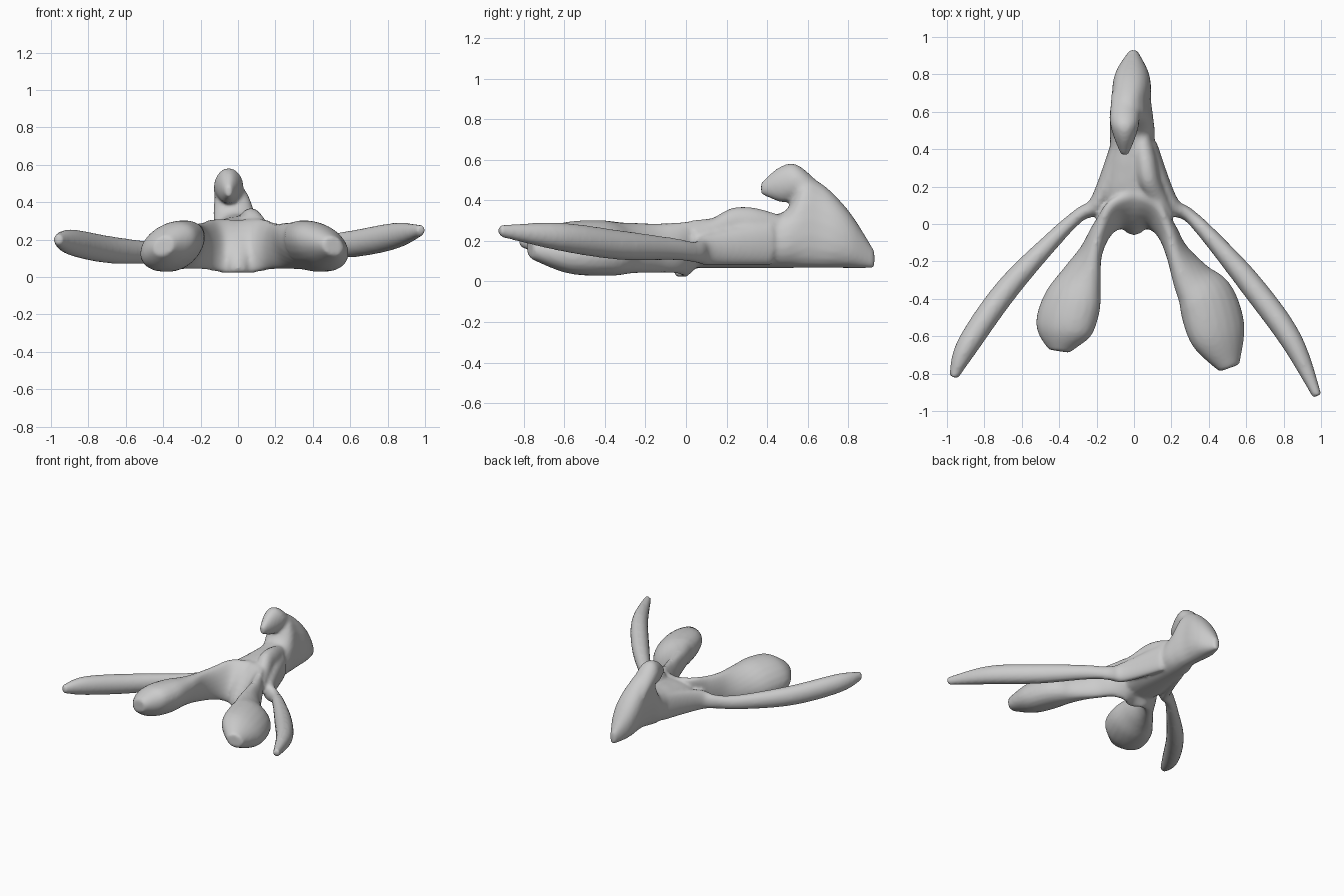
import bpy
import bmesh
import math
from mathutils import Vector

cube = bpy.data.objects.get("Cube")
if cube:
    bpy.data.objects.remove(cube, do_unlink=True)

SIDES = 20
STEPS = 6
FLOOR = 0.065


def spline(a, b, c, d, t):
    """Catmull-Rom blend of one value."""
    return b + t * ((c - a) + t * ((2 * a - 5 * b + 4 * c - d) + t * (3 * (b - c) + d - a))) / 2


def resample(rows):
    """Smoothly subdivide the control sections of a path."""
    last = len(rows) - 1
    result = []
    for i in range(last):
        near = [rows[max(0, min(last, i + k))] for k in (-1, 0, 1, 2)]
        for step in range(STEPS):
            result.append([spline(*values, step / STEPS) for values in zip(*near)])
    result.append(list(rows[-1]))
    return result


def loft(bm, rows, outward=1, power=1.0):
    """Closed tube through sections (x, y, z, half width, half height, roll in degrees)."""
    rows = resample(rows)
    rings = []
    for i, (x, y, z, wide, high, roll) in enumerate(rows):
        before, after = rows[max(i - 1, 0)], rows[min(i + 1, len(rows) - 1)]
        along = Vector((after[0] - before[0], after[1] - before[1], 0)).normalized()
        side = along.cross(Vector((0, 0, 1))) * -outward
        roll = math.radians(roll)
        ring = []
        for k in range(SIDES):
            angle = math.tau * k / SIDES
            c, s = math.cos(angle), math.sin(angle)
            u = math.copysign(abs(c) ** power, c) * wide
            v = math.copysign(abs(s) ** power, s) * high
            across = u * math.cos(roll) - v * math.sin(roll)
            up = u * math.sin(roll) + v * math.cos(roll)
            ring.append(bm.verts.new(Vector((x, y, z + up)) + side * across))
        rings.append(ring)
    faces = [bm.faces.new(rings[0]), bm.faces.new(rings[-1][::-1])]
    for a, b in zip(rings, rings[1:]):
        for k in range(SIDES):
            n = (k + 1) % SIDES
            faces.append(bm.faces.new((a[k], b[k], b[n], a[n])))
    bmesh.ops.recalc_face_normals(bm, faces=faces)


bm = bmesh.new()

# Central wedge (y, top, half width): flat below, leaning right where it is tall
wedge = []
for y, top, wide in [
        (.06, .19, .14), (.14, .29, .165), (.3, .32, .14), (.42, .33, .12), (.5, .36, .12),
        (.58, .51, .11), (.66, .49, .1), (.75, .41, .1), (.83, .31, .08), (.93, .15, .02)]:
    high = (top - FLOOR) / 2
    wedge.append((-high / 15, y, FLOOR + high, wide, high, -40 * high))
loft(bm, wedge, power=.88)

# Hooked tip (y, z, half width, half height) that overhangs the wedge
tip = [(.7, .37, .07, .07), (.56, .48, .08, .09), (.47, .48, .06, .09), (.37, .46, .02, .03)]
loft(bm, [(-.05, *section, 0) for section in tip])

# Raised fold on the left shoulder
fold = [(.04, .46, .26), (.06, .34, .28), (.08, .23, .28), (.13, .13, .24), (.19, .03, .22)]
fold_size = [.05, .06, .06, .05, .03]
loft(bm, [(*point, r, r * 1.4, 0) for point, r in zip(fold, fold_size)])

# Wide lobes, sharing a hollow arch and a rolling flattened section
arch = [(0, .06), (.09, .05), (.17, -.03), (.23, -.15)]
lobe_ends = {
    -1: [(.28, -.28), (.33, -.42), (.38, -.57), (.4, -.68)],
    1: [(.31, -.29), (.39, -.41), (.45, -.6), (.51, -.77)],
}
lobe_wide = [.18, .165, .13, .125, .14, .17, .16, .06]
lobe_high = [.055, .05, .055, .06, .09, .12, .11, .05]
lobe_roll = [50, 62, 82, 100, 125, 145, 150, 150]
for side, end in lobe_ends.items():
    loft(bm, [(side * x, y, .165, wide, high, roll) for (x, y), wide, high, roll
              in zip(arch + end, lobe_wide, lobe_high, lobe_roll)], outward=side)

# Long slender arms sweeping forward from the flanks of the wedge
arm_root = [(.08, .42, .19), (.19, .12, .16), (.29, .05, .145)]
arm_ends = {
    -1: [(.42, -.07, .13), (.68, -.35, .145), (.89, -.65, .185), (.965, -.82, .2)],
    1: [(.4, -.06, .16), (.63, -.33, .18), (.84, -.62, .22), (.98, -.92, .25)],
}
arm_wide = [.045, .045, .037, .045, .064, .06, .025]
arm_high = [.11, .08, .053, .055, .073, .07, .03]
for side, end in arm_ends.items():
    loft(bm, [(side * x, y, z, wide, high, 0) for (x, y, z), wide, high
              in zip(arm_root + end, arm_wide, arm_high)])

mesh = bpy.data.meshes.new("organ_body")
bm.to_mesh(mesh)
bm.free()
body = bpy.data.objects.new("organ_body", mesh)
bpy.context.collection.objects.link(body)

# Fuse the parts into one soft skin
remesh = body.modifiers.new("fuse", "REMESH")
remesh.mode = "VOXEL"
remesh.voxel_size = 0.012
remesh.use_smooth_shade = True
soften = body.modifiers.new("soften", "SMOOTH")
soften.factor = 0.5
soften.iterations = 8

grey = bpy.data.materials.new("soft_grey")
grey.use_nodes = True
colour = (0.6, 0.6, 0.6, 1)
grey.diffuse_color = colour
grey.node_tree.nodes["Principled BSDF"].inputs["Base Color"].default_value = colour
mesh.materials.append(grey)
